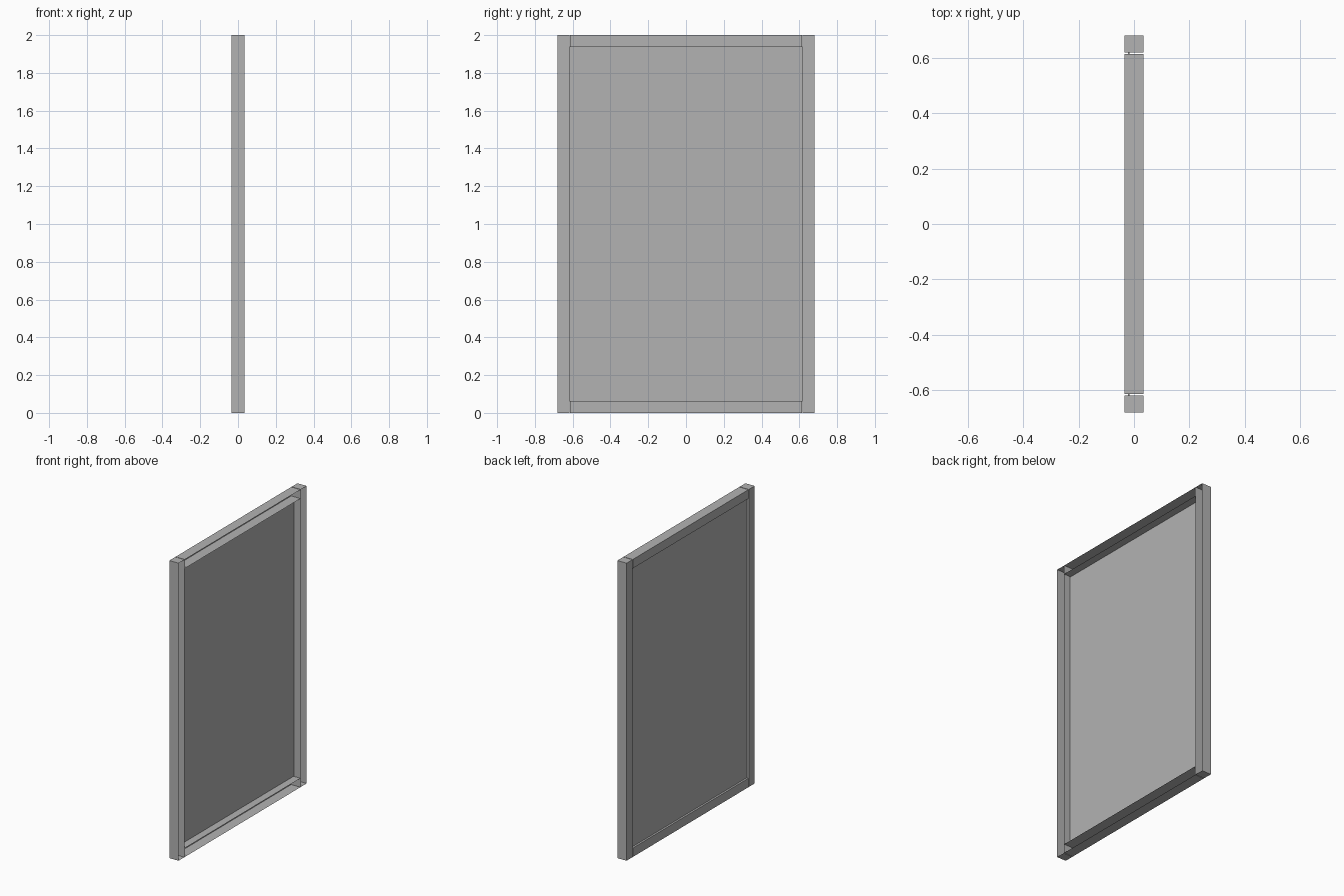
import bpy
import bmesh

if "Cube" in bpy.data.objects:
    bpy.data.objects.remove(bpy.data.objects["Cube"])

HX, HY, H = 0.034, 0.68, 2.0   # half depth, half width, height
STILE, RAIL, GAP = 0.062, 0.06, 0.004

grey = bpy.data.materials.new("dark_grey")
grey.diffuse_color = (0.45, 0.45, 0.45, 1)
grey.use_nodes = True
grey.node_tree.nodes["Principled BSDF"].inputs["Base Color"].default_value = grey.diffuse_color


def box(name, x0, x1, y0, y1, z0, z1, open_side=False):
    """Box between limits; open_side removes the +x face to make a channel."""
    bm = bmesh.new()
    bmesh.ops.create_cube(bm, size=1)
    for v in bm.verts:
        v.co = ((x0+x1)/2 + v.co.x*(x1-x0),
                (y0+y1)/2 + v.co.y*(y1-y0),
                (z0+z1)/2 + v.co.z*(z1-z0))
    bm.normal_update()
    if open_side:
        faces = [f for f in bm.faces if f.normal.x > 0.5]
        bmesh.ops.delete(bm, geom=faces, context='FACES')
    me = bpy.data.meshes.new(name)
    bm.to_mesh(me)
    bm.free()
    me.materials.append(grey)
    ob = bpy.data.objects.new(name, me)
    bpy.context.collection.objects.link(ob)


# upright stiles, hollow and open toward +x
inner = HY - STILE
box("left_stile", -HX, HX, -HY, -inner, 0, H, True)
box("right_stile", -HX, HX, inner, HY, 0, H, True)

# cross rails, hollow and open toward +x
end = inner - GAP
box("bottom_rail", -HX, HX, -end, end, 0, RAIL, True)
box("top_rail", -HX, HX, -end, end, H-RAIL, H, True)

# recessed panel
box("panel", -0.021, -0.017, -inner, inner, RAIL, H-RAIL)
